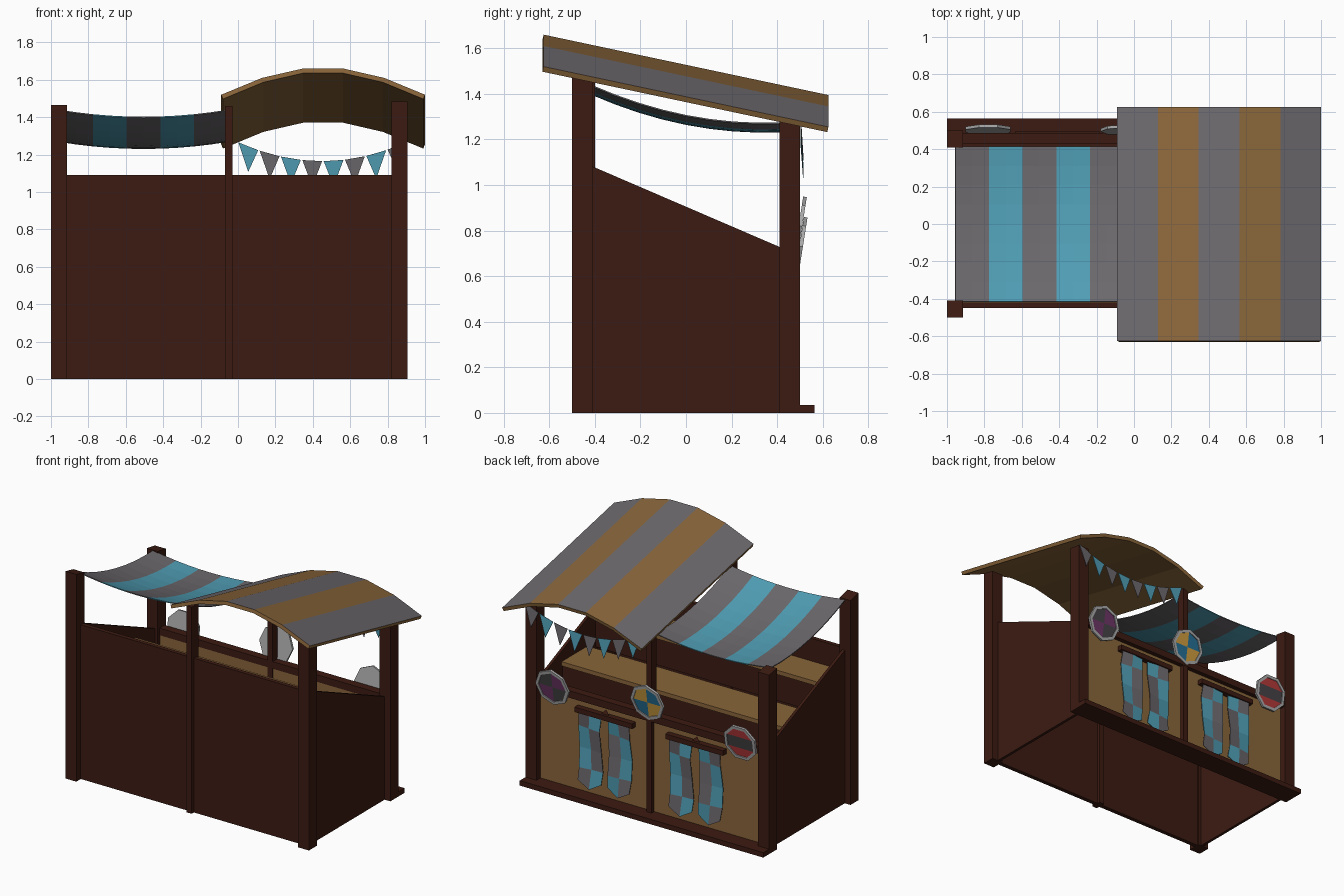
import bpy, math
from mathutils import Vector

if "Cube" in bpy.data.objects:
    bpy.data.objects.remove(bpy.data.objects["Cube"])


def mat(name, r, g, b):
    m = bpy.data.materials.new(name)
    m.diffuse_color = (r, g, b, 1)
    m.use_nodes = True
    m.node_tree.nodes["Principled BSDF"].inputs["Base Color"].default_value = m.diffuse_color
    return m


WOOD = mat("dark_wood", .045, .011, .006)
TAN = mat("tan_wood", .25, .13, .042)
GREY = mat("grey_cloth", .15, .14, .15)
TEAL = mat("teal_cloth", .08, .34, .46)
RIM = mat("metal_rim", .4, .4, .4)
DARK = mat("charcoal", .06, .055, .06)
PURPLE = mat("purple", .15, .035, .13)
BLUE = mat("blue", .02, .16, .3)
YELLOW = mat("yellow", .6, .33, .05)
RED = mat("red", .45, .04, .04)


def make(name, verts, faces, mats, idx=None):
    me = bpy.data.meshes.new(name)
    me.from_pydata(verts, [], faces)
    for m in mats:
        me.materials.append(m)
    if idx:
        for p, i in zip(me.polygons, idx):
            p.material_index = i
    ob = bpy.data.objects.new(name, me)
    bpy.context.collection.objects.link(ob)
    return ob


def prism(name, pts, a, b, m):
    """Extrude a (y, z) profile along x from a to b."""
    n = len(pts)
    v = [(x, y, z) for x in (a, b) for y, z in pts]
    f = [tuple(range(n))[::-1], tuple(range(n, 2 * n))]
    f += [(i, (i + 1) % n, n + (i + 1) % n, n + i) for i in range(n)]
    return make(name, v, f, [m])


def box(name, x, y, z, m=WOOD):
    return prism(name, [(y[0], z[0]), (y[1], z[0]), (y[1], z[1]), (y[0], z[1])], *x, m)


def sheet(name, nu, nv, fn, mats, pick):
    """Grid surface; fn gives a point, pick gives the material of a cell."""
    v = [fn(i, j) for j in range(nv + 1) for i in range(nu + 1)]
    w = nu + 1
    cells = [(i, j) for j in range(nv) for i in range(nu)]
    f = [(j * w + i, j * w + i + 1, (j + 1) * w + i + 1, (j + 1) * w + i) for i, j in cells]
    return make(name, v, f, mats, [pick(i, j) for i, j in cells])


def thicken(ob, t, offset=-1, mat_shift=0):
    s = ob.modifiers.new("thickness", 'SOLIDIFY')
    s.thickness, s.offset = t, offset
    s.material_offset = s.material_offset_rim = mat_shift


# Posts, with tops following the roof slope
for side, x, top in (("left", (-1, -.915), 1.465), ("right", (.82, .905), 1.485)):
    prism(f"front_post_{side}", [(-.5, 0), (-.41, 0), (-.41, top - .02), (-.5, top)], *x, WOOD)
    prism(f"back_post_{side}", [(.41, 0), (.5, 0), (.5, 1.265), (.41, 1.28)], *x, WOOD)
box("front_middle_post", (-.07, -.03), (-.475, -.40), (0, 1.46))
box("back_middle_post", (-.07, -.03), (.43, .485), (0, 1.28))

# Walls, rail and sill
box("front_wall", (-.955, .86), (-.45, -.42), (0, 1.09))
for side, x in (("left", (-.955, -.935)), ("right", (.84, .86))):
    prism(f"side_wall_{side}", [(-.43, 0), (.43, 0), (.43, .72), (-.43, 1.09)], *x, WOOD)
box("back_panel", (-.94, .845), (.435, .455), (.02, .69), TAN)
box("back_rail", (-.93, .83), (.43, .487), (.68, .73))
box("back_sill", (-1, .905), (.41, .565), (0, .035))

# Stepped display shelves
for n, y0, y1, z in (("upper", -.42, -.18, .93), ("lower", -.10, .19, .75)):
    box(f"{n}_shelf", (-.94, .845), (y0, y1), (z - .03, z), TAN)
    box(f"{n}_shelf_riser", (-.94, .845), (y1 - .03, y1 - .01), (z - .22, z - .03))

# Arched striped roof
arch = [1.52, 1.61, 1.66, 1.66, 1.61, 1.52]
roof = sheet("arched_roof", 5, 1,
             lambda i, j: (-.09 + .218 * i, -.625 + 1.25 * j, arch[i] - .265 * j),
             [GREY, TAN], lambda i, j: i % 2)
thicken(roof, .025, -1, 1)


# Sagging striped canopy
def sag(i, j):
    u, v = i / 10, j / 8
    z = 1.44 - .165 * v - .2 * v * (1 - v) - .15 * u * (1 - u)
    return (-.955 + .9 * u, -.415 + .83 * v, z)


canopy = sheet("sagging_canopy", 10, 8, sag, [GREY, TEAL], lambda i, j: (i // 2) % 2)
thicken(canopy, .006)


# Pennant string along the back
def rope(x):
    return 1.165 + .50 * (x - .45) ** 2


v, f = [], []
for k in range(8):
    x0, x1 = .002 + .114 * k, .108 + .114 * k
    xm = (x0 + x1) / 2
    v += [(x0, .505, rope(x0)), (xm, .515, rope(xm) - .135), (x1, .505, rope(x1))]
    f.append((3 * k, 3 * k + 1, 3 * k + 2))
thicken(make("pennants", v, f, [TEAL, GREY], [k % 2 for k in range(8)]), .003, 0)

# Hanging checked banners on rods
rows = [.60, .50, .35, .21, .12]
for s, cx in enumerate((.30, -.41)):
    box(f"banner_rod_{s}", (cx - .225, cx + .225), (.455, .495), (.595, .63))
    make(f"rod_hook_{s}", [(cx - .03, .475, .63), (cx + .03, .475, .63), (cx, .46, .66)],
         [(0, 1, 2)], [WOOD])
    for t, bx in enumerate((cx + .115, cx - .115)):
        def cloth(i, j):
            x = bx + (i - 1) * .088 + .008 * math.sin(j * 1.7 + t)
            y = .478 + .01 * math.sin(j * 1.5 + i * 1.3 + t)
            return (x, y, rows[j] - (.05 if i == 1 and j == 4 else 0))
        b = sheet(f"banner_{s}_{t}", 2, 4, cloth, [TEAL, GREY],
                  lambda i, j: (i + (0, 1, 1, 0)[j] + t) % 2)
        thicken(b, .004, 0)


# Octagonal shields leaning outward at the top
def shield(name, x, y, z, colours, bands):
    a0 = math.radians(22.5 if bands else 0)

    def ring(r, d):
        return [(r * math.cos(a0 + k * math.pi / 4), d, r * math.sin(a0 + k * math.pi / 4))
                for k in range(8)]
    verts = ring(.13, -.008) + ring(.13, .008) + ring(.108, .008) + ring(.108, .002) + [(0, .002, 0)]
    faces = [tuple(range(8))]
    for a in (0, 8, 16):
        faces += [(a + k, a + 8 + k, a + 8 + (k + 1) % 8, a + (k + 1) % 8) for k in range(8)]
    idx = [0] * len(faces)
    if bands:
        faces += [(27, 26, 25, 24), (31, 28, 27, 24), (31, 30, 29, 28)]
        idx += [1, 2, 1]
    else:
        for q in range(4):
            a = 2 * q
            faces.append((32, 24 + (a + 2) % 8, 24 + a + 1, 24 + a))
            idx.append(1 + q % 2)
    ob = make(name, verts, faces, [RIM] + colours, idx)
    ob.location = (x, y, z)
    ob.rotation_euler = (math.radians(-9), 0, 0)


shield("shield_right", .69, .505, .73, [DARK, PURPLE], False)
shield("shield_middle", -.05, .502, .82, [YELLOW, BLUE], False)
shield("shield_left", -.78, .505, .73, [RED, DARK], True)
